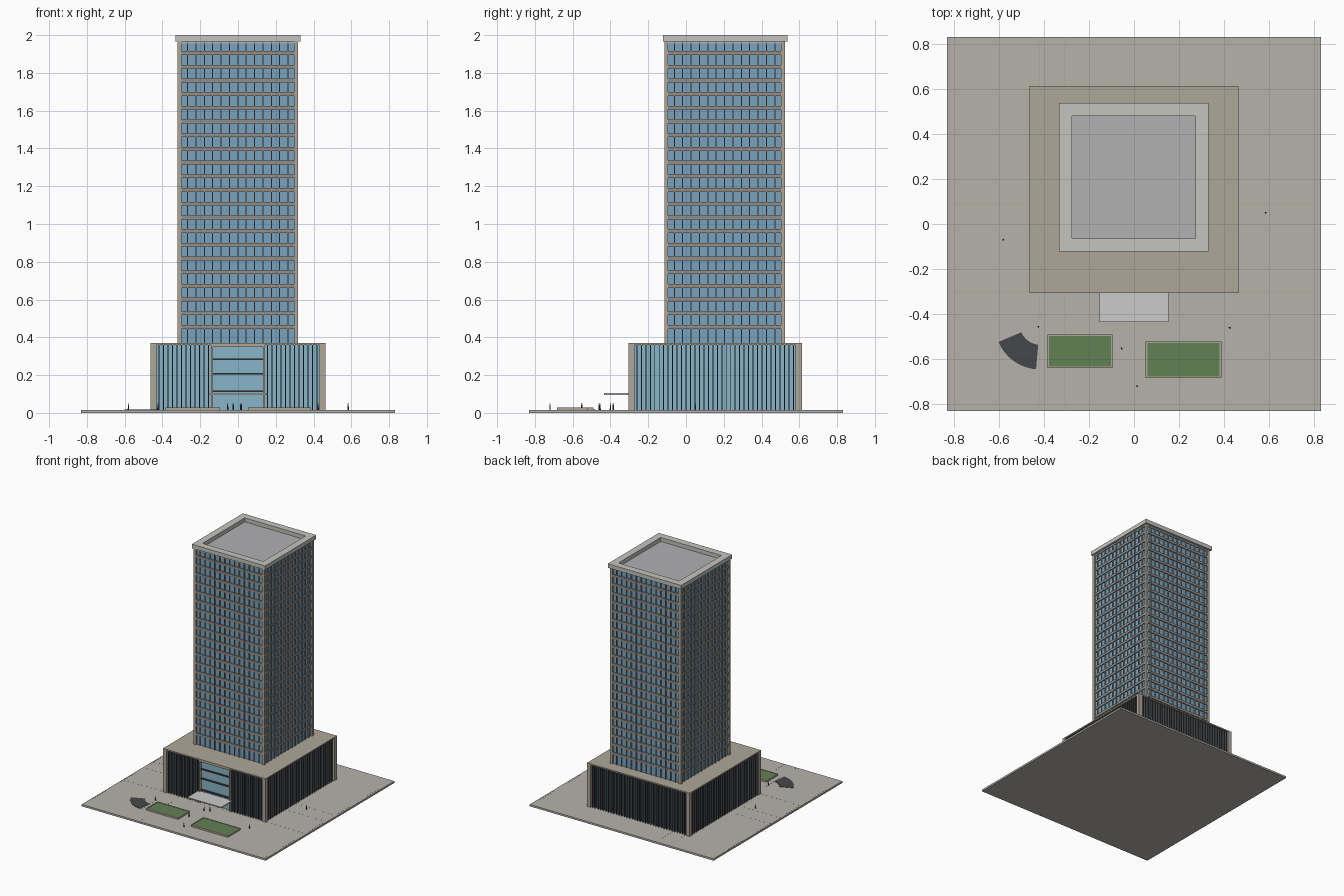
import bpy, bmesh, math
from mathutils import Matrix, Vector

if "Cube" in bpy.data.objects:
    bpy.data.objects.remove(bpy.data.objects["Cube"])


def mat(name, r, g, b):
    m = bpy.data.materials.new(name)
    m.diffuse_color = (r, g, b, 1)
    m.use_nodes = True
    m.node_tree.nodes["Principled BSDF"].inputs["Base Color"].default_value = m.diffuse_color
    return m


STONE = mat("stone", .43, .38, .31)
PAVING = mat("paving", .47, .45, .41)
CAP = mat("pale_concrete", .55, .56, .52)
ROOF = mat("roof_grey", .44, .44, .45)
GLASS = mat("tower_glass", .19, .37, .52)
LOBBY = mat("lobby_glass", .25, .46, .57)
BAND = mat("floor_band", .30, .27, .24)
DARK = mat("dark_metal", .06, .065, .07)
GREEN = mat("grass", .12, .22, .09)
WHITE = mat("canopy_white", .62, .63, .62)


def boxes(name, items, material):
    """One object from boxes given as (x0, x1, y0, y1, z0, z1)."""
    bm = bmesh.new()
    for x0, x1, y0, y1, z0, z1 in items:
        m = Matrix.Translation(((x0 + x1) / 2, (y0 + y1) / 2, (z0 + z1) / 2))
        m = m @ Matrix.Diagonal((x1 - x0, y1 - y0, z1 - z0, 1))
        bmesh.ops.create_cube(bm, size=1, matrix=m)
    return finish(name, bm, material)


def finish(name, bm, material):
    me = bpy.data.meshes.new(name)
    bm.to_mesh(me)
    bm.free()
    ob = bpy.data.objects.new(name, me)
    me.materials.append(material)
    bpy.context.collection.objects.link(ob)
    return ob


def ring(x0, x1, y0, y1, z0, z1, w):
    """Four boxes forming a rectangular frame of width w."""
    return [(x0, x1, y0, y0 + w, z0, z1), (x0, x1, y1 - w, y1, z0, z1),
            (x0, x0 + w, y0 + w, y1 - w, z0, z1), (x1 - w, x1, y0 + w, y1 - w, z0, z1)]


def corners(x0, x1, y0, y1, z0, z1, w):
    return [(x, x + w, y, y + w, z0, z1) for x in (x0, x1 - w) for y in (y0, y1 - w)]


def uprights(x0, x1, y0, y1, z0, z1, n, w, d, margin, skip=None):
    """Vertical fins of width w, depth d on all four sides; skip is a gap in the front."""
    out = []
    for i in range(n):
        t = i / (n - 1)
        x = x0 + margin + (x1 - x0 - 2 * margin) * t
        y = y0 + margin + (y1 - y0 - 2 * margin) * t
        if not (skip and skip[0] < x < skip[1]):
            out.append((x - w / 2, x + w / 2, y0, y0 + d, z0, z1))
        out.append((x - w / 2, x + w / 2, y1 - d, y1, z0, z1))
        out.append((x0, x0 + d, y - w / 2, y + w / 2, z0, z1))
        out.append((x1 - d, x1, y - w / 2, y + w / 2, z0, z1))
    return out


G = .015
# plaza with fine paving joints
boxes("plaza", [(-.83, .83, -.83, .83, 0, G)], PAVING)
joints = [(-.82, .82, y - .001, y + .001, G - .002, G + .0004) for y in (-.3, -.04, .09)]
joints += [(x - .001, x + .001, -.82, .82, G - .002, G + .0004) for x in (-.82, -.42, -.31, .815)]
boxes("paving_joints", joints, STONE)

# podium: glass core, corner piers, roof slab, fins
P = (-.463, .463, -.305, .613)
boxes("podium_glass", [(P[0] + .025, P[1] - .025, P[2] + .025, P[3] - .025, G, .362)], LOBBY)
boxes("podium_piers", corners(*P, G, .36, .032), STONE)
boxes("podium_roof", [(*P, .36, .37)], STONE)
boxes("podium_fins", uprights(P[0] + .003, P[1] - .003, P[2] + .003, P[3] - .003,
                              G, .36, 36, .005, .024, .042, (-.142, .142)), DARK)

# entrance bay: frame, transoms and canopy
boxes("entrance_frame", [(-.142, -.132, -.305, -.27, G, .36), (.132, .142, -.305, -.27, G, .36),
                         (-.132, .132, -.305, -.27, .35, .36)], STONE)
boxes("entrance_transoms", [(-.132, .132, -.292, -.278, z - .004, z + .004)
                            for z in (.115, .207, .284)], DARK)
boxes("canopy", [(-.153, .153, -.435, -.29, .096, .104)], WHITE)

# tower: glass core, corner piers, floor bands, mullions
T = (-.32, .318, -.115, .523)
boxes("tower_glass", [(T[0] + .012, T[1] - .012, T[2] + .012, T[3] - .012, .37, 1.965)], GLASS)
boxes("tower_piers", corners(*T, .37, 1.97, .02), STONE)
bands = []
for i in range(21):
    z = .455 + i * .0725
    bands += ring(T[0] + .004, T[1] - .004, T[2] + .004, T[3] - .004, z - .010, z + .010, .012)
boxes("floor_bands", bands, BAND)
boxes("tower_mullions", uprights(T[0] + .003, T[1] - .003, T[2] + .003, T[3] - .003,
                                 .37, 1.97, 13, .005, .012, .05), BAND)

# roof parapet and recessed deck
boxes("parapet", ring(-.332, .33, -.121, .537, 1.967, 2.0, .057), CAP)
boxes("roof_deck", [(-.315, .313, -.11, .518, 1.955, 1.968)], ROOF)

# planters: rim and grass
for side, b in (("left", (-.383, -.095, -.638, -.49)), ("right", (.052, .387, -.683, -.52))):
    boxes(side + "_planter_rim", ring(*b, G, .029, .007), STONE)
    boxes(side + "_planter_grass", [(b[0] + .006, b[1] - .006, b[2] + .006, b[3] - .006, G, .027)], GREEN)

# dark curved paving patch
bm = bmesh.new()
arc = [math.radians(203 + 62 * i / 12) for i in range(13)]
pts = [(.2, a) for a in arc] + [(.09, a) for a in reversed(arc)]
face = bm.faces.new([bm.verts.new((-.417 + r * math.cos(a), -.445 + r * math.sin(a), G - .001))
                     for r, a in pts])
up = bmesh.ops.extrude_face_region(bm, geom=[face])["geom"]
bmesh.ops.translate(bm, vec=Vector((0, 0, .004)),
                    verts=[v for v in up if isinstance(v, bmesh.types.BMVert)])
bmesh.ops.recalc_face_normals(bm, faces=bm.faces)
finish("curved_patch", bm, DARK)

# small standing figures: body and head
bm = bmesh.new()
for x, y in ((-.58, -.07), (.583, .05), (-.424, -.455), (.424, -.46), (-.055, -.552),
             (.015, -.72), (-.025, -.40), (.018, -.385)):
    bmesh.ops.create_cone(bm, cap_ends=True, segments=8, radius1=.004, radius2=.003, depth=.028,
                          matrix=Matrix.Translation((x, y, G + .014)))
    bmesh.ops.create_icosphere(bm, subdivisions=1, radius=.0038,
                               matrix=Matrix.Translation((x, y, G + .032)))
finish("figures", bm, DARK)
